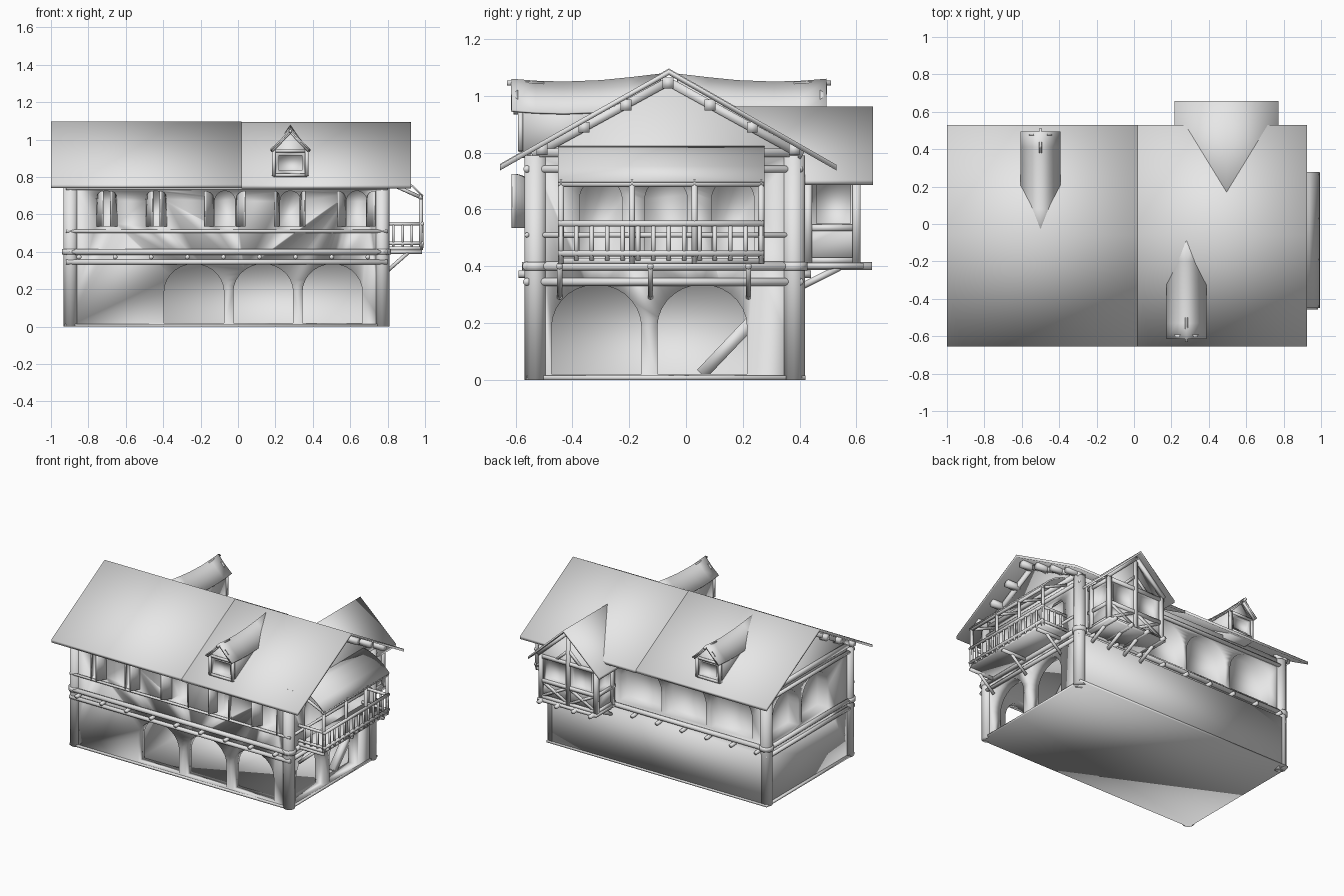
import bpy, bmesh, math
from mathutils import Vector, Matrix

cube = bpy.data.objects.get("Cube")
if cube:
    bpy.data.objects.remove(cube)

grey = bpy.data.materials.new("plain_grey")
grey.use_nodes = True
grey.diffuse_color = (0.8, 0.8, 0.8, 1)
grey.node_tree.nodes["Principled BSDF"].inputs["Base Color"].default_value = (0.8, 0.8, 0.8, 1)


def finish(name, bm):
    """Turn the bmesh into a fully smooth-shaded object."""
    bmesh.ops.recalc_face_normals(bm, faces=bm.faces)
    for f in bm.faces:
        f.smooth = True
    mesh = bpy.data.meshes.new(name)
    bm.to_mesh(mesh)
    bm.free()
    mesh.materials.append(grey)
    obj = bpy.data.objects.new(name, mesh)
    bpy.context.collection.objects.link(obj)
    return obj


def box(bm, x0, x1, y0, y1, z0, z1):
    m = Matrix.Translation(((x0 + x1) / 2, (y0 + y1) / 2, (z0 + z1) / 2))
    bmesh.ops.create_cube(bm, size=1, matrix=m @ Matrix.Diagonal((x1 - x0, y1 - y0, z1 - z0, 1)))


def beam(bm, a, b, r, sides=10):
    a, b = Vector(a), Vector(b)
    d = b - a
    m = Matrix.Translation((a + b) / 2) @ d.to_track_quat('Z', 'Y').to_matrix().to_4x4()
    if sides == 4:
        m, r = m @ Matrix.Rotation(math.pi / 4, 4, 'Z'), r * math.sqrt(2)
    bmesh.ops.create_cone(bm, cap_ends=True, segments=sides, radius1=r, radius2=r,
                          depth=d.length, matrix=m)


def prism(bm, pts, axis, a, b):
    """Extrude a profile (horizontal, z) along axis x or y from a to b."""
    place = (lambda u, z: (a, u, z)) if axis == 'x' else (lambda u, z: (u, a, z))
    face = bm.faces.new([bm.verts.new(place(u, z)) for u, z in pts])
    ext = bmesh.ops.extrude_face_region(bm, geom=[face])
    move = Vector((b - a, 0, 0) if axis == 'x' else (0, b - a, 0))
    bmesh.ops.translate(bm, vec=move, verts=[v for v in ext["geom"] if isinstance(v, bmesh.types.BMVert)])


def arch(c, w, z0, z1, n=14):
    rise = min(w / 2, 0.15)
    pts = [(c - w / 2, z0), (c + w / 2, z0)]
    for i in range(n + 1):
        t = math.pi * i / n
        pts.append((c + w / 2 * math.cos(t), z1 - rise + rise * math.sin(t)))
    return pts


def rect(u0, u1, z0, z1):
    return [(u0, z0), (u1, z0), (u1, z1), (u0, z1)]


def cut(obj, pts, axis, a, b):
    bm = bmesh.new()
    prism(bm, pts, axis, a, b)
    tool = finish("cutter", bm)
    tool.hide_render = True
    mod = obj.modifiers.new("opening", 'BOOLEAN')
    mod.operation, mod.solver, mod.object = 'DIFFERENCE', 'EXACT', tool
    bpy.context.view_layer.objects.active = obj
    bpy.ops.object.modifier_apply(modifier=mod.name)
    bpy.data.objects.remove(tool)


def sheet(name, rows, thick):
    """Loft rows of points into a thin shell."""
    bm = bmesh.new()
    grid = [[bm.verts.new(p) for p in row] for row in rows]
    for r0, r1 in zip(grid, grid[1:]):
        for i in range(len(r0) - 1):
            bm.faces.new((r0[i], r0[i + 1], r1[i + 1], r1[i]))
    bmesh.ops.recalc_face_normals(bm, faces=bm.faces)
    bmesh.ops.solidify(bm, geom=bm.faces[:], thickness=thick)
    return finish(name, bm)


# House body with gable ends, hollow ground arcade and arched niches above
bm = bmesh.new()
prism(bm, [(-0.55, 0), (0.415, 0), (0.415, 0.36), (0.39, 0.37), (0.39, 0.8), (-0.063, 1.06), (-0.55, 0.795)],
      'x', -0.91, 0.785)
body = finish("house_body", bm)
cut(body, rect(-0.42, 0.71, 0.016, 0.36), 'y', -0.48, 0.25)
for c in (-0.235, 0.135, 0.505):
    cut(body, arch(c, 0.32, 0.02, 0.335), 'y', -0.6, -0.45)
for c in (-0.315, 0.057):
    cut(body, arch(c, 0.316, 0.02, 0.335), 'x', 0.68, 0.85)
for c in (0.08, -0.27, -0.63):
    cut(body, arch(c, 0.32, 0.435, 0.73), 'y', 0.31, 0.5)
for c in (0.19, -0.14):
    cut(body, arch(c, 0.29, 0.435, 0.73), 'x', -1, -0.83)
for c in (-0.3, -0.07, 0.165):
    cut(body, arch(c, 0.15, 0.44, 0.71), 'x', 0.72, 0.85)
windows = ((-0.705, -0.035), (-0.44, -0.035), (-0.07, 0.05), (0.28, 0.025), (0.635, 0.045))
for c, splay in windows:
    cut(body, arch(c, 0.11, 0.535, 0.725), 'y', -0.6, -0.48)

# Open shutter leaves with arched tops
for c, splay in windows:
    for side, s in (("right", -1), ("left", 1)):
        rows = []
        for i in range(7):
            t = i / 6
            x, y = c + s * (0.055 + splay * t), -0.545 - 0.065 * t
            rows.append([(x, y, 0.535), (x, y, 0.67 + 0.055 * math.sqrt(1 - (1 - t) ** 2))])
        sheet("shutter_" + side, rows, 0.008)

bm = bmesh.new()
box(bm, -0.925, 0.795, -0.56, 0.42, 0, 0.015)
finish("foundation", bm)

# Corner posts with collars
bm = bmesh.new()
for x in (-0.895, 0.77):
    for y in (-0.53, 0.38):
        beam(bm, (x, y, 0), (x, y, 0.79), 0.039, 12)
        beam(bm, (x, y, 0.385), (x, y, 0.415), 0.047, 12)
finish("corner_posts", bm)

# Horizontal wall timbers and joist ends
bm = bmesh.new()
for z, r in ((0.345, 0.014), (0.4, 0.016), (0.51, 0.009), (0.742, 0.013)):
    for y in (-0.56, 0.4):
        if y < 0 or z != 0.51:
            beam(bm, (-0.92, y, z), (0.8, y, z), r)
    for x in (-0.915, 0.79):
        if x > 0 or z != 0.51:
            beam(bm, (x, -0.55, z), (x, 0.4, z), r)
finish("wall_rails", bm)
bm = bmesh.new()
for i in range(9):
    x = -0.85 + i * 0.193
    for y, s in ((-0.54, -1), (0.39, 1)):
        beam(bm, (x, y - s * 0.03, 0.372), (x, y + s * 0.05, 0.372), 0.013)
finish("joist_ends", bm)

# Main roof in two lengths
for name, x0, x1, lift in (("roof_left", -1, 0.02, 0.003), ("roof_right", 0.02, 0.925, 0)):
    bm = bmesh.new()
    top = [(-0.655, 0.757), (-0.06, 1.093), (0.53, 0.757)]
    pts = top + [(y, z - 0.02) for y, z in reversed(top)]
    prism(bm, [(y, z + lift) for y, z in pts], 'x', x0, x1)
    finish(name, bm)

# Purlins and gable timbers
bm = bmesh.new()
for i in range(-3, 4):
    y, z = -0.063 + i * 0.148, 1.045 - abs(i) * 0.078
    for x0, x1 in ((-0.96, -0.85), (0.74, 0.88)):
        beam(bm, (x0, y, z), (x1, y, z), 0.019, 4)
finish("purlin_ends", bm)
bm = bmesh.new()
for x in (-0.915, 0.79):
    beam(bm, (x, -0.53, 0.8), (x, 0.38, 0.8), 0.015, 4)
    for y in (-0.54, 0.41):
        beam(bm, (x, y, 0.79), (x, -0.063, 1.05), 0.015, 4)
finish("gable_timbers", bm)

# Dormers with sagging roofs
for name, cx, s in (("front", 0.28, 1), ("rear", -0.5, -1)):
    ym = lambda y: -0.06 + s * (y + 0.06)
    rows = []
    for y, z in ((-0.615, 1.06), (-0.53, 1.053), (-0.43, 1.05), (-0.3, 1.055), (-0.2, 1.065), (-0.09, 1.078)):
        rows.append([(cx - 0.107, ym(y), z - 0.11), (cx - 0.05, ym(y), z - 0.058), (cx, ym(y), z),
                     (cx + 0.05, ym(y), z - 0.058), (cx + 0.107, ym(y), z - 0.11)])
    sheet(name + "_dormer_roof", rows, 0.008)
    bm = bmesh.new()
    prism(bm, [(cx - 0.09, 0.78), (cx + 0.09, 0.78), (cx + 0.09, 0.945), (cx, 1.04), (cx - 0.09, 0.945)],
          'y', ym(-0.58), ym(-0.25))
    dormer = finish(name + "_dormer", bm)
    cut(dormer, rect(cx - 0.062, cx + 0.062, 0.835, 0.915), 'y', ym(-0.65), ym(-0.56))
    bm = bmesh.new()
    beam(bm, (cx, ym(-0.63), 1.045), (cx, ym(-0.5), 1.04), 0.009)
    for e in (-1, 1):
        beam(bm, (cx + e * 0.088, ym(-0.582), 0.805), (cx + e * 0.088, ym(-0.582), 0.945), 0.009, 4)
        beam(bm, (cx + e * 0.098, ym(-0.6), 0.94), (cx, ym(-0.6), 1.043), 0.008, 4)
    for z in (0.81, 0.94):
        beam(bm, (cx - 0.09, ym(-0.582), z), (cx + 0.09, ym(-0.582), z), 0.008, 4)
    finish(name + "_dormer_frame", bm)

# Rear bay: walls, windows, cross roof, timber frame, platform
bx, hw, by = 0.495, 0.215, 0.6
bm = bmesh.new()
prism(bm, [(bx - hw, 0.41), (bx + hw, 0.41), (bx + hw, 0.73), (bx, 0.93), (bx - hw, 0.73)], 'y', 0.3, by)
bay = finish("bay", bm)
for s in (-1, 1):
    u = bx + s * 0.1
    cut(bay, rect(u - 0.075, u + 0.075, 0.55, 0.69), 'y', 0.57, 0.7)
    cut(bay, rect(0.46, 0.58, 0.55, 0.69), 'x', bx + s * (hw - 0.03), bx + s * (hw + 0.1))
bm = bmesh.new()
top = [(bx - 0.278, 0.703), (bx, 0.962), (bx + 0.278, 0.703)]
prism(bm, top + [(x, z - 0.018) for x, z in reversed(top)], 'y', 0.1, 0.658)
finish("bay_roof", bm)
bm = bmesh.new()
for s in (-1, 1):
    x = bx + s * hw
    for y in (0.43, by):
        beam(bm, (x, y, 0.41), (x, y, 0.72), 0.014, 4)
    for z in (0.42, 0.535, 0.705):
        beam(bm, (x, 0.4, z), (x, by, z), 0.011, 4)
    beam(bm, (bx + s * 0.23, by + 0.01, 0.72), (bx, by + 0.01, 0.93), 0.013, 4)
    beam(bm, (bx, by, 0.42), (x, by, 0.535), 0.009, 4)
    beam(bm, (x, by, 0.42), (bx, by, 0.535), 0.009, 4)
    beam(bm, (bx + s * 0.1, by, 0.705), (bx, by, 0.8), 0.009, 4)
for z in (0.42, 0.535, 0.705):
    beam(bm, (bx - hw, by, z), (bx + hw, by, z), 0.012, 4)
beam(bm, (bx, by, 0.41), (bx, by, 0.92), 0.013, 4)
finish("bay_frame", bm)
bm = bmesh.new()
box(bm, bx - 0.23, bx + 0.23, 0.38, 0.625, 0.392, 0.412)
for i in range(4):
    x = bx - 0.2 + i * 0.133
    beam(bm, (x, 0.38, 0.4), (x, 0.655, 0.4), 0.014)
    beam(bm, (x, 0.39, 0.32), (x, 0.54, 0.395), 0.012)
finish("bay_platform", bm)

# Side balcony
bm = bmesh.new()
box(bm, 0.76, 0.985, -0.45, 0.275, 0.408, 0.428)
for y in (-0.445, -0.125, 0.22):
    beam(bm, (0.79, y, 0.29), (0.92, y, 0.405), 0.01)
    beam(bm, (0.76, y, 0.4), (0.985, y, 0.4), 0.012)
finish("balcony_floor", bm)
bm = bmesh.new()
for z in (0.445, 0.55):
    beam(bm, (0.985, -0.45, z), (0.985, 0.275, z), 0.011)
    for y in (-0.44, 0.265):
        beam(bm, (0.77, y, z), (0.985, y, z), 0.01)
for i in range(14):
    y = -0.44 + i * 0.0542
    beam(bm, (0.985, y, 0.42), (0.985, y, 0.55), 0.008, 6)
for x in (0.83, 0.88, 0.93):
    for y in (-0.44, 0.265):
        beam(bm, (x, y, 0.42), (x, y, 0.55), 0.008, 6)
finish("balcony_railing", bm)
bm = bmesh.new()
for y in (-0.44, -0.19, 0.03, 0.265):
    beam(bm, (0.978, y, 0.41), (0.978, y, 0.705), 0.011, 8)
    beam(bm, (0.978, y, 0.69), (0.78, y, 0.78), 0.01, 8)
beam(bm, (0.978, -0.45, 0.69), (0.978, 0.275, 0.69), 0.011)
finish("balcony_posts", bm)
curve = ((0.77, 0.825), (0.83, 0.815), (0.89, 0.788), (0.94, 0.752), (0.992, 0.7))
sheet("balcony_roof", [[(x, y, z) for y in (-0.45, 0.277)] for x, z in curve], 0.01)

# Stair string just inside the side arch
bm = bmesh.new()
beam(bm, (0.7, 0.055, 0.02), (0.7, 0.25, 0.225), 0.022, 4)
finish("stair_string", bm)
